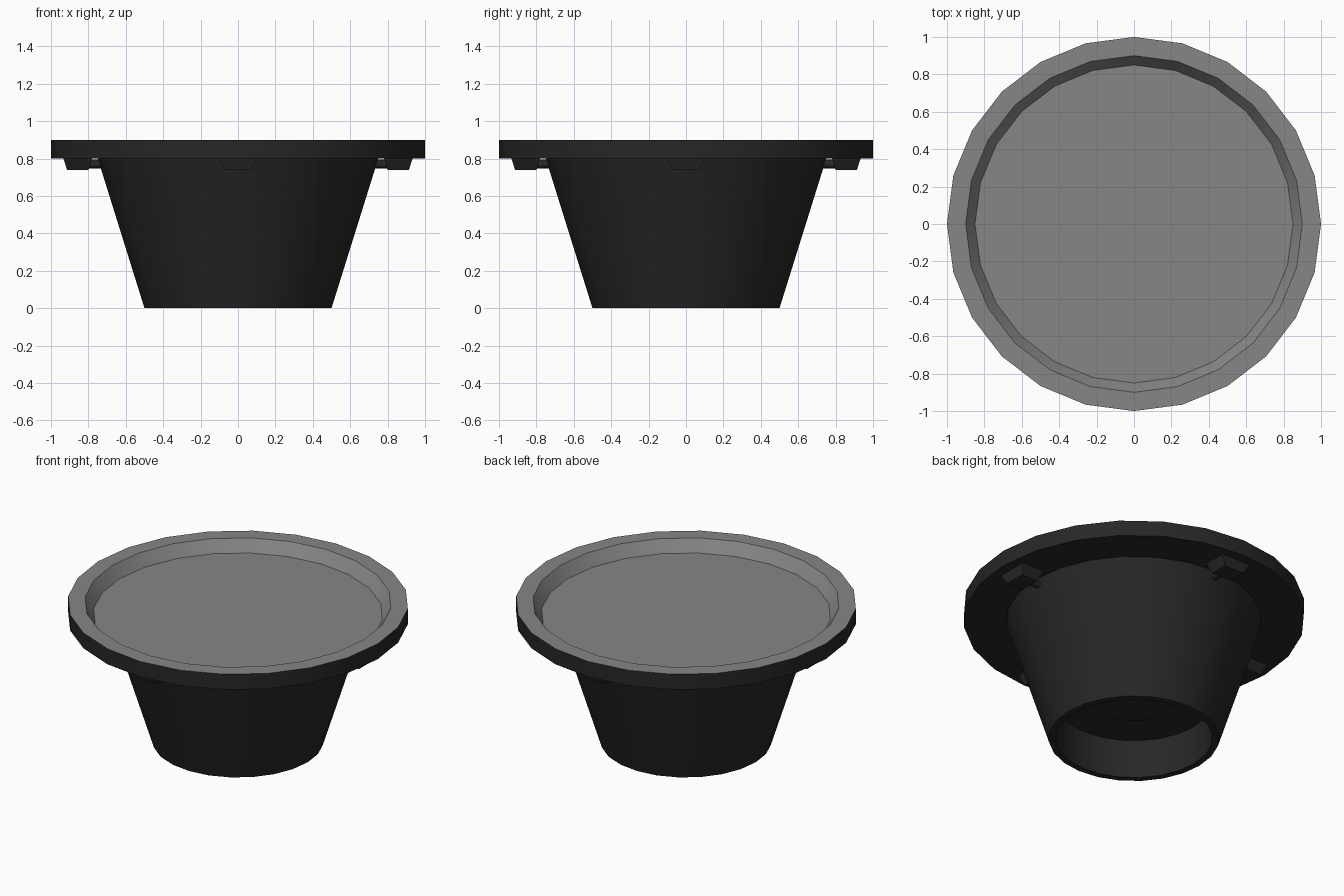
import bpy, bmesh, math
from mathutils import Matrix, Vector

if "Cube" in bpy.data.objects:
    bpy.data.objects.remove(bpy.data.objects["Cube"])

SIDES = 24


def material(name, v):
    m = bpy.data.materials.new(name)
    m.diffuse_color = (v, v, v, 1)
    m.use_nodes = True
    m.node_tree.nodes["Principled BSDF"].inputs["Base Color"].default_value = m.diffuse_color
    return m


black = material("black plastic", 0.02)
grey = material("grey metal", 0.24)


def make_object(name, bm, mats, smooth=True):
    bmesh.ops.recalc_face_normals(bm, faces=bm.faces)
    me = bpy.data.meshes.new(name)
    bm.to_mesh(me)
    bm.free()
    for m in mats:
        me.materials.append(m)
    ob = bpy.data.objects.new(name, me)
    bpy.context.collection.objects.link(ob)
    if smooth:
        bpy.ops.object.select_all(action='DESELECT')
        ob.select_set(True)
        bpy.context.view_layer.objects.active = ob
        bpy.ops.object.shade_smooth_by_angle(angle=math.radians(30))
    return ob


def lathe(name, profile, mats, grey_from=None):
    """Spin a profile whose first and last points lie on the axis."""
    bm = bmesh.new()
    rings = []
    for r, z in profile:
        if r == 0:
            rings.append([bm.verts.new((0, 0, z))] * SIDES)
        else:
            rings.append([bm.verts.new((r * math.cos(math.tau * i / SIDES),
                                        r * math.sin(math.tau * i / SIDES), z))
                          for i in range(SIDES)])
    for k in range(len(rings) - 1):
        for i in range(SIDES):
            j = (i + 1) % SIDES
            quad = [rings[k][i], rings[k][j], rings[k + 1][j], rings[k + 1][i]]
            f = bm.faces.new(list(dict.fromkeys(quad)))
            if grey_from is not None and k >= grey_from:
                f.material_index = 1
    return make_object(name, bm, mats)


# Tapered body with bottom recess, wide rim and grey dished top
lathe("body_and_rim",
      [(0, 0.25), (0.46, 0.25), (0.46, 0), (0.5, 0), (0.75, 0.8),
       (1, 0.8), (1, 0.9), (0.9, 0.9), (0.85, 0.825), (0, 0.825)],
      [black, grey], grey_from=6)

# Thin disc in the bottom recess
lathe("recess_disc", [(0, 0.251), (0.22, 0.251), (0.22, 0.244), (0, 0.244)], [black])

# Four tapered clips under the rim, each with a small pin towards the body
for n, side in enumerate(("right", "back", "left", "front")):
    rot = Matrix.Rotation(n * math.pi / 2, 4, 'Z')

    bm = bmesh.new()
    bmesh.ops.create_cube(bm, size=1)
    for v in bm.verts:
        top = v.co.z > 0
        sx, sy = (0.155, 0.21) if top else (0.115, 0.14)
        v.co = Vector((0.857 + v.co.x * sx, v.co.y * sy, 0.805 if top else 0.74))
    bm.transform(rot)
    make_object("clip_" + side, bm, [black], smooth=False)

    bm = bmesh.new()
    bmesh.ops.create_cone(bm, cap_ends=True, segments=12, radius1=0.024,
                          radius2=0.024, depth=0.1)
    bm.transform(rot @ Matrix.Translation((0.77, 0, 0.771))
                 @ Matrix.Rotation(math.pi / 2, 4, 'Y'))
    make_object("pin_" + side, bm, [black])
